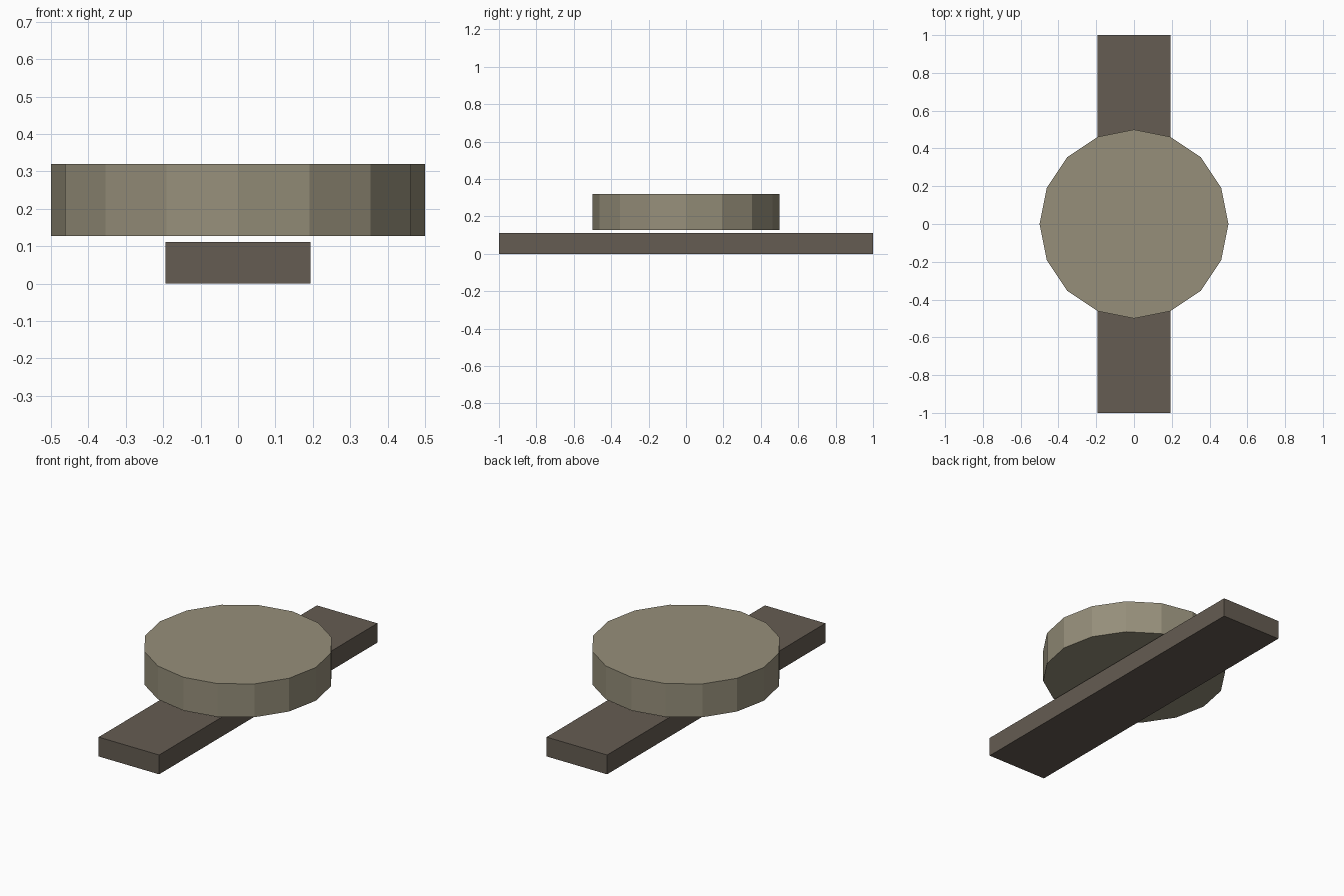
import bpy

if "Cube" in bpy.data.objects:
    bpy.data.objects.remove(bpy.data.objects["Cube"])


def colour(obj, name, rgb):
    mat = bpy.data.materials.new(name)
    mat.diffuse_color = (*rgb, 1.0)
    mat.use_nodes = True
    mat.node_tree.nodes["Principled BSDF"].inputs["Base Color"].default_value = mat.diffuse_color
    obj.data.materials.append(mat)


# Long flat bar lying on the ground
bar_height = 0.112
bpy.ops.mesh.primitive_cube_add(size=1, location=(0, 0, bar_height / 2))
bar = bpy.context.object
bar.name = "base_bar"
bar.scale = (0.388, 2.0, bar_height)
bpy.ops.object.transform_apply(location=False, rotation=False, scale=True)
colour(bar, "dark_brown", (0.13, 0.107, 0.084))

# Sixteen-sided disc floating just above the bar
disc_bottom, disc_top = 0.127, 0.32
bpy.ops.mesh.primitive_cylinder_add(
    vertices=16, radius=0.5, depth=disc_top - disc_bottom,
    location=(0, 0, (disc_bottom + disc_top) / 2))
disc = bpy.context.object
disc.name = "round_disc"
colour(disc, "khaki", (0.305, 0.275, 0.195))
